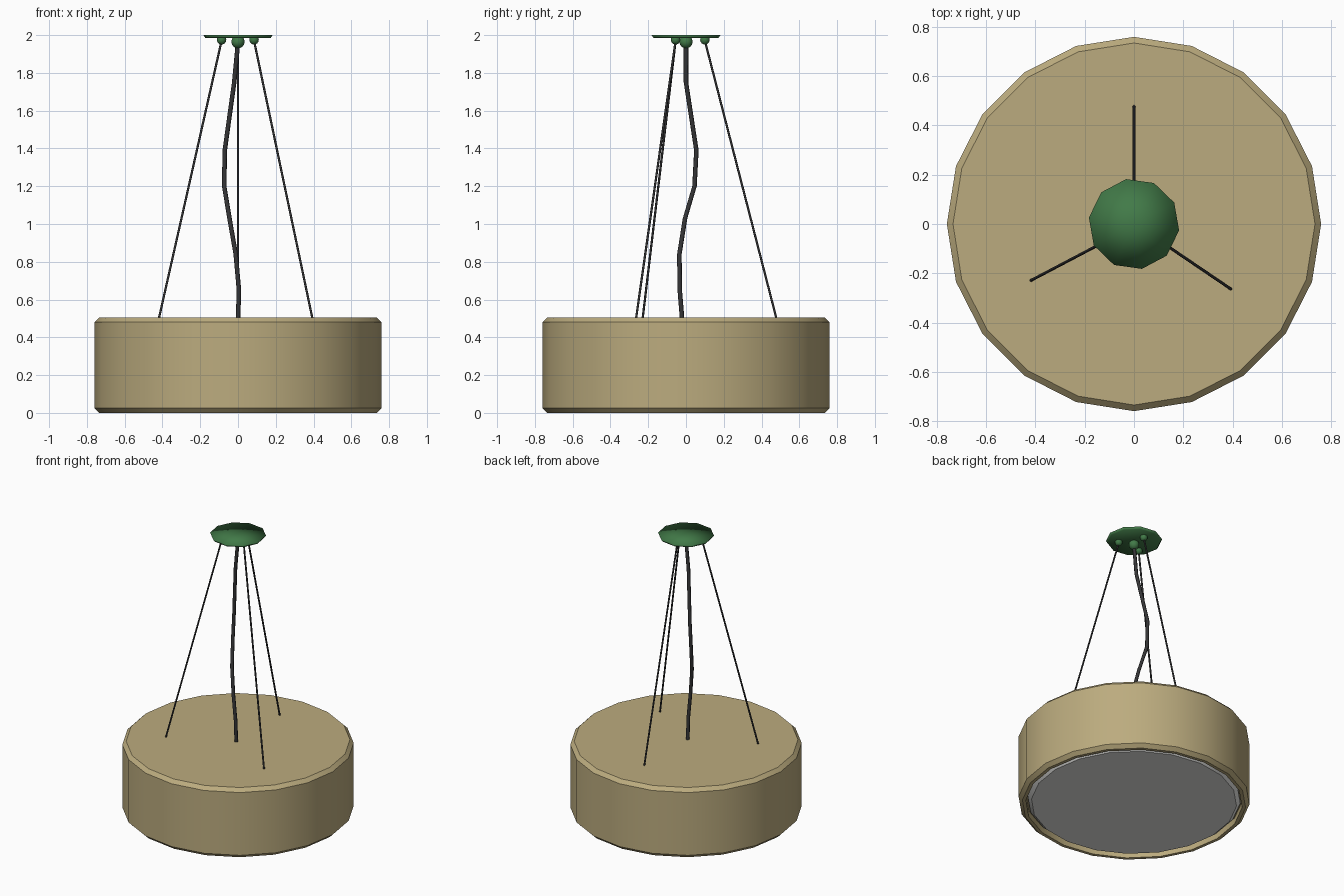
import bpy, bmesh, math
from mathutils import Vector

cube = bpy.data.objects.get("Cube")
if cube:
    bpy.data.objects.remove(cube, do_unlink=True)


def material(name, rgb):
    m = bpy.data.materials.new(name)
    m.use_nodes = True
    m.diffuse_color = (*rgb, 1)
    m.node_tree.nodes["Principled BSDF"].inputs["Base Color"].default_value = (*rgb, 1)
    return m


TAN = material("tan fabric", (0.50, 0.41, 0.21))
GREEN = material("green enamel", (0.054, 0.195, 0.065))
BLACK = material("black cord", (0.035, 0.035, 0.037))
WHITE = material("white diffuser", (0.78, 0.78, 0.76))


def finish(name, bm, mat, angle=None):
    """Turn a bmesh into an object, smooth all over or up to an angle."""
    bmesh.ops.recalc_face_normals(bm, faces=bm.faces)
    me = bpy.data.meshes.new(name)
    bm.to_mesh(me)
    bm.free()
    me.materials.append(mat)
    ob = bpy.data.objects.new(name, me)
    bpy.context.collection.objects.link(ob)
    bpy.ops.object.select_all(action="DESELECT")
    ob.select_set(True)
    bpy.context.view_layer.objects.active = ob
    if angle:
        bpy.ops.object.shade_smooth_by_angle(angle=math.radians(angle))
    else:
        bpy.ops.object.shade_smooth()
    return ob


def lathe(name, profile, sides, mat, turn=0, angle=None):
    """Spin a radius/height profile around the z axis."""
    bm = bmesh.new()
    a = math.radians(turn)
    verts = [bm.verts.new((r * math.cos(a), r * math.sin(a), z)) for r, z in profile]
    edges = [bm.edges.new(pair) for pair in zip(verts, verts[1:])]
    bmesh.ops.spin(bm, geom=verts + edges, cent=(0, 0, 0), axis=(0, 0, 1),
                   angle=math.tau, steps=sides)
    bmesh.ops.remove_doubles(bm, verts=bm.verts, dist=1e-4)
    return finish(name, bm, mat, angle)


def tube(name, points, radius, mat, sides=8):
    """Sweep a polygon along a mostly vertical path."""
    bm = bmesh.new()
    rings = []
    for x, y, z in points:
        rings.append([bm.verts.new((x + radius * math.cos(math.tau * i / sides),
                                    y + radius * math.sin(math.tau * i / sides), z))
                      for i in range(sides)])
    for low, high in zip(rings, rings[1:]):
        for i in range(sides):
            j = (i + 1) % sides
            bm.faces.new((low[i], low[j], high[j], high[i]))
    bm.faces.new(rings[0])
    bm.faces.new(rings[-1])
    return finish(name, bm, mat, 50)


def knob(name, centre, radius):
    bm = bmesh.new()
    bmesh.ops.create_uvsphere(bm, u_segments=12, v_segments=8, radius=radius)
    bmesh.ops.translate(bm, verts=bm.verts, vec=Vector(centre))
    return finish(name, bm, GREEN)


# Drum shade with bevelled rims and a recess underneath
lathe("drum_shade", [(0, 0.505), (0.735, 0.505), (0.76, 0.48), (0.76, 0.025),
                     (0.735, 0), (0.712, 0), (0.712, 0.045), (0, 0.045)],
      20, TAN, angle=30)

# Bevelled light diffuser set into the recess
lathe("diffuser", [(0, 0.044), (0.70, 0.044), (0.70, 0.032), (0.675, 0.01), (0, 0.01)],
      20, WHITE, angle=30)

# Ceiling canopy
lathe("ceiling_canopy", [(0, 2), (0.185, 2), (0.175, 1.985), (0, 1.985)],
      10, GREEN, turn=-8)
knob("cord_grip", (0, 0, 1.965), 0.035)

# Suspension wires and their fixings
wires = {
    "back": ((0, 0.10), (0, 0.48)),
    "right": ((-0.087, -0.055), (-0.42, -0.23)),
    "left": ((0.085, -0.055), (0.395, -0.265)),
}
for side, (top, bottom) in wires.items():
    knob(side + "_wire_fixing", (*top, 1.975), 0.025)
    tube(side + "_wire", [(*bottom, 0.495), (*top, 1.97)], 0.006, BLACK)

# Loose power cord
tube("power_cord", [(0, -0.02, 0.49), (0.005, -0.033, 0.65), (-0.012, -0.035, 0.84),
                    (-0.045, -0.005, 1.03), (-0.073, 0.045, 1.2), (-0.07, 0.055, 1.39),
                    (-0.02, 0, 1.75), (0, 0, 1.96)], 0.012, BLACK)
